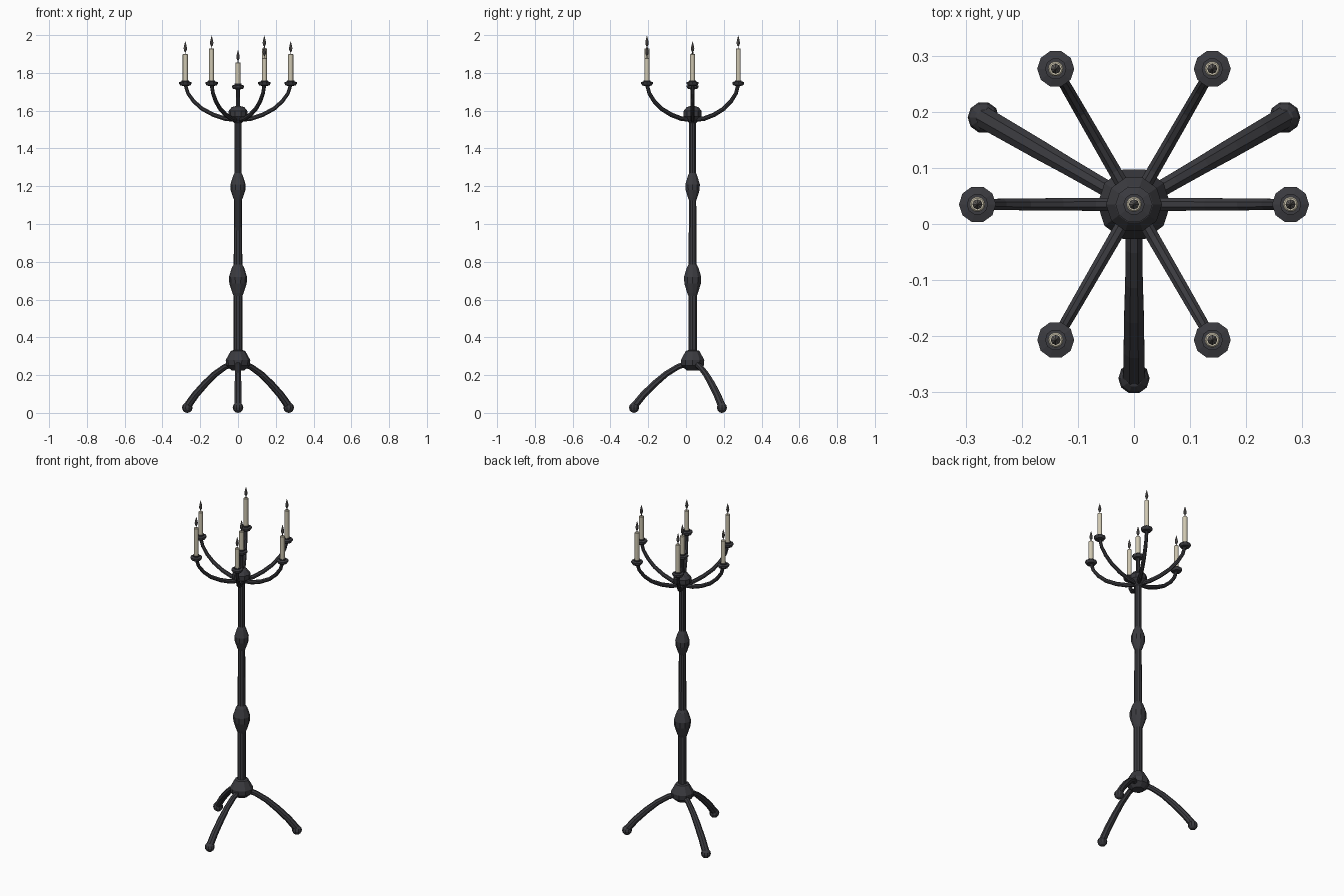
import bpy, bmesh, math
from mathutils import Vector

if "Cube" in bpy.data.objects:
    bpy.data.objects.remove(bpy.data.objects["Cube"])

AXIS_Y = 0.035  # the pole stands slightly behind the origin


def material(name, rgb):
    m = bpy.data.materials.new(name)
    m.diffuse_color = (*rgb, 1)
    m.use_nodes = True
    m.node_tree.nodes["Principled BSDF"].inputs["Base Color"].default_value = m.diffuse_color
    return m


IRON = material("dark_iron", (0.043, 0.043, 0.050))
WAX = material("cream_wax", (0.62, 0.57, 0.44))
FLAME = material("grey_flame", (0.15, 0.14, 0.135))


def skin(name, rings, mat):
    """Join rings of points into a closed, capped mesh."""
    bm = bmesh.new()
    loops = [[bm.verts.new(p) for p in ring] for ring in rings]
    n = len(loops[0])
    for a, b in zip(loops, loops[1:]):
        for i in range(n):
            j = (i + 1) % n
            bm.faces.new((a[i], a[j], b[j], b[i]))
    bm.faces.new(loops[0][::-1])
    bm.faces.new(loops[-1])
    bmesh.ops.recalc_face_normals(bm, faces=bm.faces)
    me = bpy.data.meshes.new(name)
    bm.to_mesh(me)
    bm.free()
    me.materials.append(mat)
    ob = bpy.data.objects.new(name, me)
    bpy.context.collection.objects.link(ob)
    return ob


def lathe(name, profile, mat, x=0, y=AXIS_Y, z=0, n=10):
    """Turn a (radius, height) profile about a vertical axis."""
    turn = [2 * math.pi * i / n for i in range(n)]
    return skin(name, [[(x + r * math.cos(t), y + r * math.sin(t), z + h) for t in turn]
                       for r, h in profile], mat)


def tube(name, path, angle, mat, n=8):
    """Sweep a round section along (distance, height, radius) points at a compass angle."""
    out = Vector((math.cos(angle), math.sin(angle), 0))
    side = Vector((-out.y, out.x, 0))
    pts = [Vector((0, AXIS_Y, h)) + out * d for d, h, r in path]
    rings = []
    for i, p in enumerate(pts):
        tangent = (pts[min(i + 1, len(pts) - 1)] - pts[max(i - 1, 0)]).normalized()
        up = tangent.cross(side)
        rings.append([p + path[i][2] * (side * math.cos(t) + up * math.sin(t))
                      for t in (2 * math.pi * (k + 0.5) / n for k in range(n))])
    return skin(name, rings, mat)


def candle(label, x, y, z, top):
    """Drip tray at height z, with a candle reaching top and its flame."""
    lathe("tray_" + label, [(0.012, -0.012), (0.026, -0.010), (0.033, 0.0), (0.033, 0.008),
                            (0.019, 0.012), (0.019, 0.018)], IRON, x, y, z)
    lathe("candle_" + label, [(0.0135, 0.010), (0.0135, top - z - 0.003), (0.011, top - z)],
          WAX, x, y, z, 14)
    lathe("flame_" + label, [(0.002, -0.002), (0.002, 0.010), (0.007, 0.018), (0.009, 0.030),
                             (0.006, 0.046), (0.0005, 0.067)], FLAME, x, y, top, 8)


# pole with two swellings
lathe("pole", [(0.024, 0.26), (0.024, 0.62), (0.030, 0.635), (0.046, 0.685), (0.048, 0.72),
               (0.032, 0.77), (0.023, 0.785), (0.020, 1.125), (0.026, 1.14), (0.039, 1.18),
               (0.040, 1.21), (0.026, 1.255), (0.019, 1.27), (0.019, 1.56)], IRON)

# hubs that hold the legs and the arms
lathe("base_hub", [(0.034, 0.225), (0.062, 0.25), (0.065, 0.28), (0.038, 0.328), (0.024, 0.332)], IRON)
lathe("arm_hub", [(0.020, 1.535), (0.034, 1.55), (0.050, 1.57), (0.050, 1.598),
                  (0.034, 1.618), (0.012, 1.625)], IRON)

# three splayed legs with round feet
LEG = [(0.03, 0.262, 0.016), (0.08, 0.243, 0.016), (0.14, 0.206, 0.017),
       (0.20, 0.155, 0.019), (0.26, 0.096, 0.020), (0.31, 0.035, 0.021)]
BALL = [(0.028 * math.sin(a), -0.028 * math.cos(a))
        for a in (math.pi * (0.02 + 0.96 * k / 6) for k in range(7))]
for i, deg in enumerate((-90, 30, 150)):
    a = math.radians(deg)
    tube(f"leg_{i + 1}", LEG, a, IRON)
    lathe(f"foot_{i + 1}", BALL, IRON, 0.31 * math.cos(a), AXIS_Y + 0.31 * math.sin(a), 0.028)

# six curved arms, each with a tray and a candle of its own height
ARM = [(0.01, 1.552, 0.013), (0.07, 1.558, 0.0125), (0.13, 1.578, 0.012), (0.19, 1.610, 0.0115),
       (0.235, 1.650, 0.011), (0.265, 1.692, 0.010), (0.279, 1.738, 0.010)]
TOPS = (1.90, 1.93, 1.93, 1.90, 1.93, 1.88)
for i, top in enumerate(TOPS):
    a = math.radians(60 * i)
    tube(f"arm_{i + 1}", ARM, a, IRON)
    candle(str(i + 1), 0.279 * math.cos(a), AXIS_Y + 0.279 * math.sin(a), 1.743, top)

# short central stem and candle
lathe("centre_stem", [(0.012, 1.61), (0.011, 1.72)], IRON)
candle("centre", 0, AXIS_Y, 1.725, 1.855)
